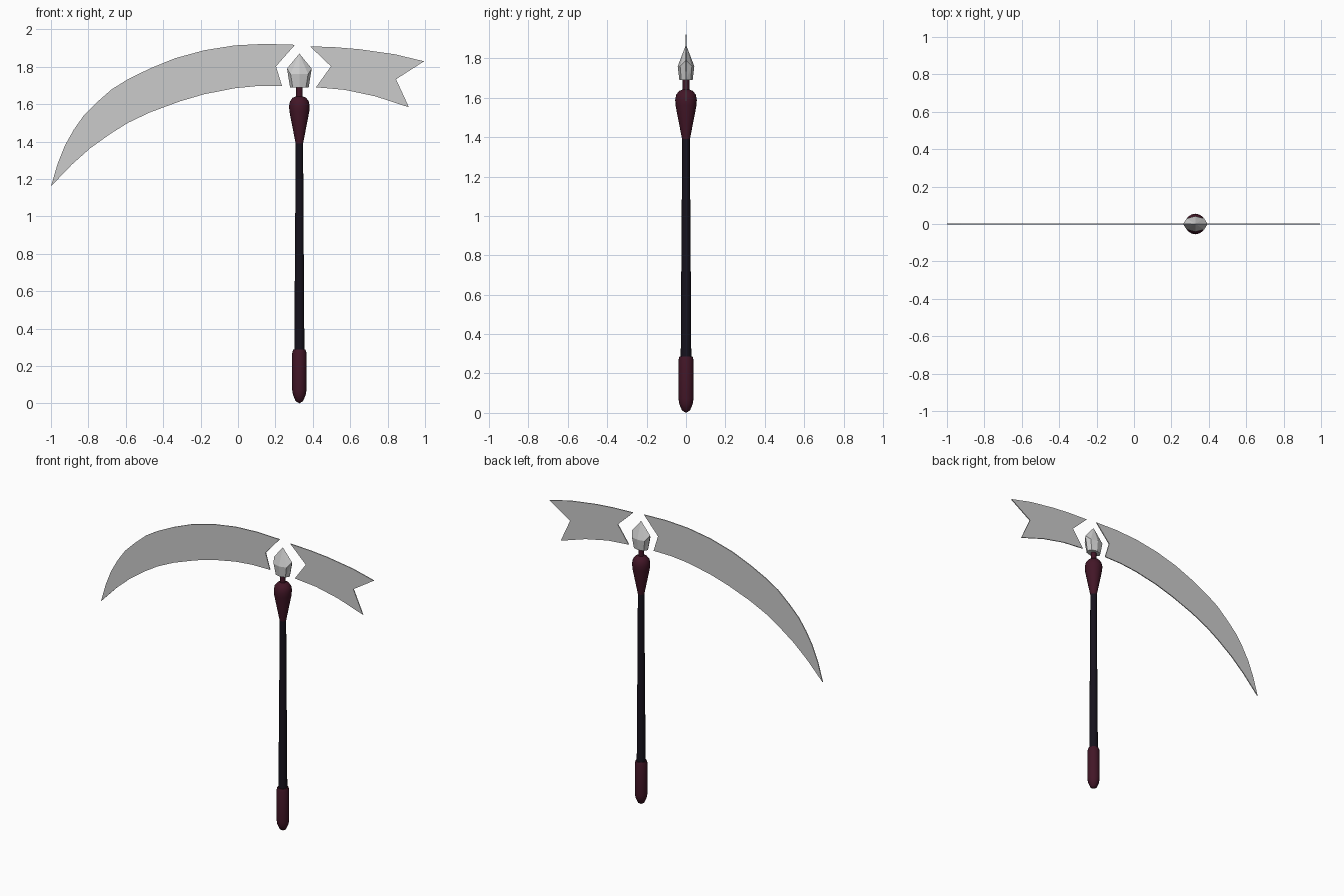
import bpy, bmesh, math

if "Cube" in bpy.data.objects:
    bpy.data.objects.remove(bpy.data.objects["Cube"])

CX = 0.328  # axis of the shaft


def material(name, rgb):
    m = bpy.data.materials.new(name)
    m.diffuse_color = (*rgb, 1)
    m.use_nodes = True
    m.node_tree.nodes["Principled BSDF"].inputs["Base Color"].default_value = m.diffuse_color
    return m


def finish(name, bm, mat=None, smooth=None):
    bmesh.ops.remove_doubles(bm, verts=bm.verts, dist=1e-5)
    bmesh.ops.recalc_face_normals(bm, faces=bm.faces)
    me = bpy.data.meshes.new(name)
    bm.to_mesh(me)
    bm.free()
    ob = bpy.data.objects.new(name, me)
    bpy.context.collection.objects.link(ob)
    if mat:
        me.materials.append(mat)
    if smooth:
        bpy.ops.object.select_all(action='DESELECT')
        ob.select_set(True)
        bpy.context.view_layer.objects.active = ob
        bpy.ops.object.shade_smooth_by_angle(angle=math.radians(smooth))
    return ob


def lathe(name, profile, mat, sides=16):
    bm = bmesh.new()
    vs = [bm.verts.new((CX + r, 0, z)) for r, z in profile]
    es = [bm.edges.new(p) for p in zip(vs, vs[1:])]
    bmesh.ops.spin(bm, geom=vs + es, cent=(CX, 0, 0), axis=(0, 0, 1),
                   angle=math.tau, steps=sides, use_duplicate=False)
    return finish(name, bm, mat, 40)


def plate(name, outline, t=0.006):
    bm = bmesh.new()
    f = bm.faces.new([bm.verts.new((x, -t / 2, z)) for x, z in outline])
    ext = bmesh.ops.extrude_face_region(bm, geom=[f], use_keep_orig=True)
    for v in ext['geom']:
        if isinstance(v, bmesh.types.BMVert):
            v.co.y = t / 2
    return finish(name, bm)


red = material("dark_red", (0.055, 0.008, 0.02))
black = material("black", (0.008, 0.006, 0.012))

# Handle parts
lathe("grip", [(0, 0), (0.02, 0.012), (0.034, 0.045), (0.038, 0.07), (0.038, 0.27),
               (0.033, 0.287), (0, 0.287)], red)
lathe("shaft", [(0, 0.27), (0.027, 0.27), (0.025, 0.6), (0.022, 1.0), (0.02, 1.4), (0, 1.4)], black)
lathe("flared_collar", [(0, 1.385), (0.02, 1.39), (0.053, 1.56), (0.055, 1.59), (0.05, 1.615),
                        (0.036, 1.634), (0.017, 1.642), (0.017, 1.70), (0, 1.70)], red)

# Faceted crystal: zigzag girdle, small base ring, pointed top
bm = bmesh.new()
apex = bm.verts.new((CX, 0, 1.87))
base, girdle = [], []
for i in range(8):
    a = math.tau * i / 8
    c, s = math.cos(a), math.sin(a)
    z = 1.79 if i % 4 == 0 else 1.76
    girdle.append(bm.verts.new((CX + 0.066 * c, 0.042 * s, z)))
    base.append(bm.verts.new((CX + 0.05 * c, 0.034 * s, 1.69)))
for i in range(8):
    j = (i + 1) % 8
    bm.faces.new((girdle[i], girdle[j], apex))
    bm.faces.new((base[i], base[j], girdle[j]))
    bm.faces.new((base[i], girdle[j], girdle[i]))
bm.faces.new(base[::-1])
finish("crystal", bm)

# Long curved blade: outer arc, notched root, inner arc
outer = [(-1.0, 1.16), (-0.965, 1.28), (-0.925, 1.38), (-0.877, 1.465), (-0.824, 1.54),
         (-0.754, 1.61), (-0.674, 1.68), (-0.588, 1.733), (-0.47, 1.791), (-0.337, 1.845),
         (-0.18, 1.888), (-0.016, 1.914), (0.144, 1.922), (0.305, 1.917)]
inner = [(0.235, 1.698), (0.107, 1.697), (-0.016, 1.685), (-0.18, 1.653), (-0.31, 1.615),
         (-0.47, 1.556), (-0.588, 1.5), (-0.684, 1.44), (-0.79, 1.364), (-0.888, 1.277)]
plate("long_blade", outer + [(0.203, 1.802)] + inner)

# Short swallow-tailed blade
plate("tail_blade", [(0.385, 1.909), (0.52, 1.904), (0.652, 1.893), (0.84, 1.866), (0.995, 1.829),
                     (0.845, 1.733), (0.914, 1.583), (0.733, 1.642), (0.572, 1.676),
                     (0.417, 1.69), (0.497, 1.802)])
